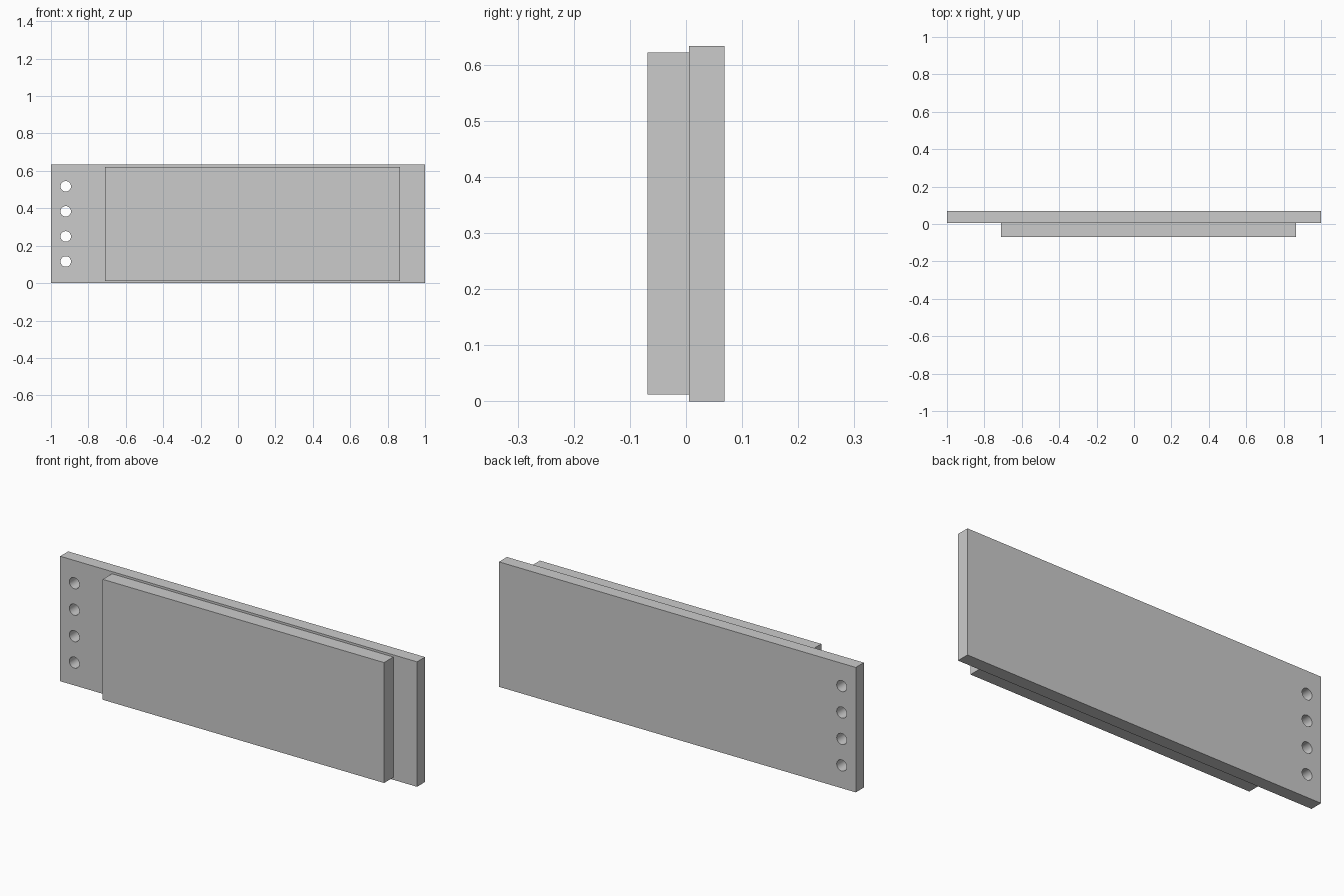
import bpy
import math

cube = bpy.data.objects.get("Cube")
if cube:
    bpy.data.objects.remove(cube, do_unlink=True)


def box(name, low, high):
    """Add a box spanning two opposite corners."""
    centre = [(a + b) / 2 for a, b in zip(low, high)]
    bpy.ops.mesh.primitive_cube_add(size=1, location=centre)
    obj = bpy.context.object
    obj.name = name
    obj.scale = [b - a for a, b in zip(low, high)]
    bpy.ops.object.transform_apply(location=False, rotation=False, scale=True)
    return obj


HEIGHT = 0.633
JOINT_Y = 0.005
HALF_DEPTH = 0.069

# Rear circuit board and the thinner-bordered display panel in front of it
board = box("circuit_board", (-1, JOINT_Y, 0), (1, HALF_DEPTH, HEIGHT))
panel = box("display_panel", (-0.71, -HALF_DEPTH, 0.012), (0.867, JOINT_Y, 0.622))

# Column of four round pin holes through the board
HOLE_X, HOLE_R, PITCH = -0.921, 0.028, 0.134
for i in range(4):
    z = HEIGHT / 2 + (i - 1.5) * PITCH
    bpy.ops.mesh.primitive_cylinder_add(
        vertices=48, radius=HOLE_R, depth=0.3,
        location=(HOLE_X, 0, z), rotation=(math.pi / 2, 0, 0))
    cutter = bpy.context.object
    cutter.name = "hole_cutter"
    cutter.hide_render = True

    cut = board.modifiers.new("pin_hole", 'BOOLEAN')
    cut.operation = 'DIFFERENCE'
    cut.solver = 'EXACT'
    cut.object = cutter
    bpy.context.view_layer.objects.active = board
    bpy.ops.object.modifier_apply(modifier=cut.name)
    bpy.data.objects.remove(cutter, do_unlink=True)

# Smooth hole walls, crisp edges
bpy.ops.object.select_all(action='DESELECT')
board.select_set(True)
bpy.context.view_layer.objects.active = board
bpy.ops.object.shade_smooth_by_angle(angle=math.radians(30))
